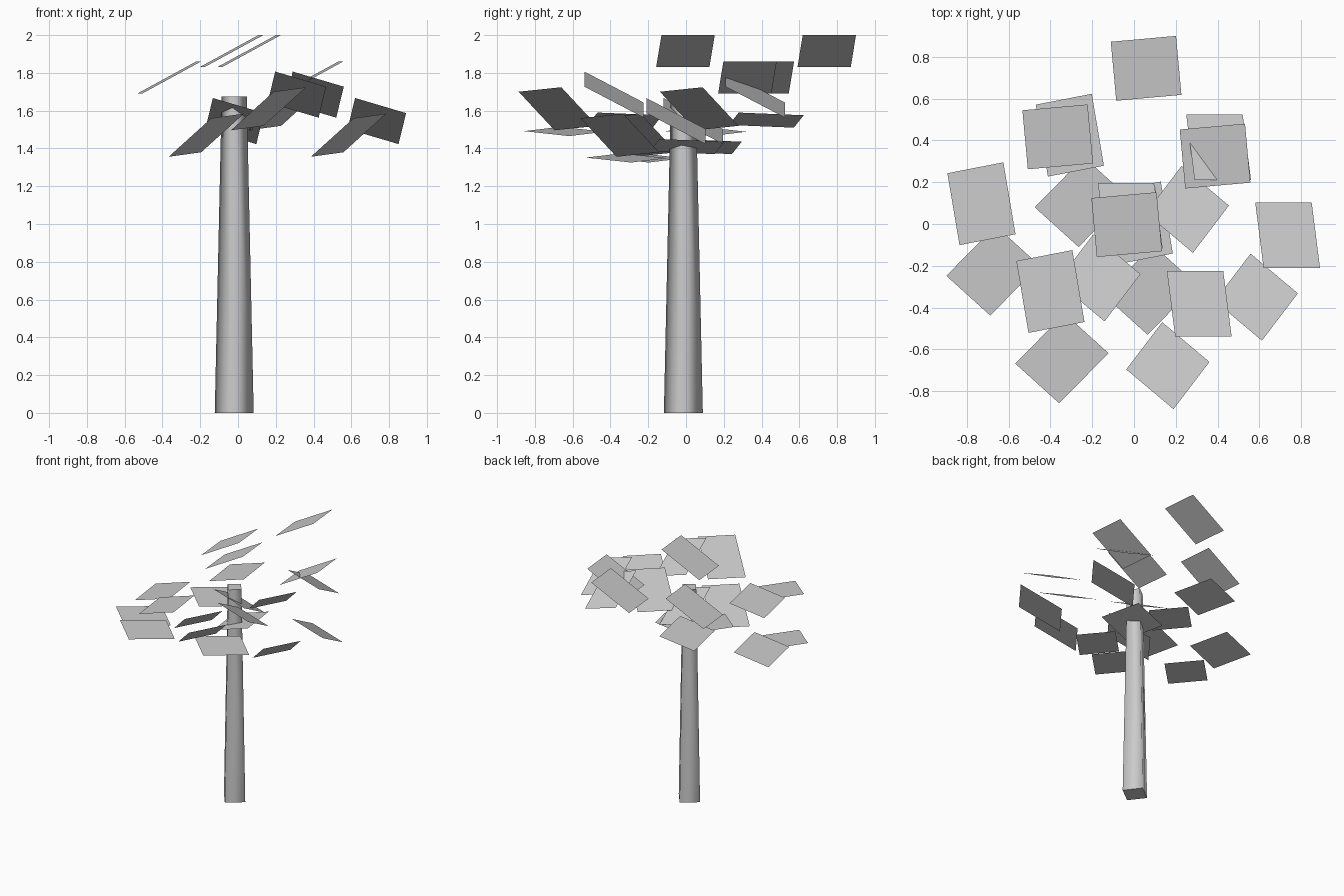
import bpy
import bmesh
from math import radians
from mathutils import Matrix, Vector

cube = bpy.data.objects.get("Cube")
if cube:
    bpy.data.objects.remove(cube, do_unlink=True)

# One plain grey for the whole tree
grey = bpy.data.materials.new("plain grey")
grey.use_nodes = True
colour = (0.6, 0.6, 0.6, 1)
grey.diffuse_color = colour
grey.node_tree.nodes["Principled BSDF"].inputs["Base Color"].default_value = colour


def add_object(name, bm):
    mesh = bpy.data.meshes.new(name)
    bm.to_mesh(mesh)
    bm.free()
    mesh.materials.append(grey)
    obj = bpy.data.objects.new(name, mesh)
    bpy.context.collection.objects.link(obj)
    return obj


# Tapered four-sided trunk, smooth around its sides with crisp ends
HEIGHT = 1.675
bm = bmesh.new()
bmesh.ops.create_cone(bm, cap_ends=True, segments=4, radius1=0.104, radius2=0.067,
                      depth=HEIGHT,
                      matrix=Matrix.Translation((-0.02, -0.014, HEIGHT / 2))
                      @ Matrix.Rotation(radians(-7.5), 4, "Z"))
for face in bm.faces:
    is_side = abs(face.normal.z) < 0.5
    face.smooth = is_side
    if not is_side:
        for edge in face.edges:
            edge.smooth = False
add_object("trunk", bm)

# Leaf cards: centre, half width (x, y), half length (x, y), slope along x and y
CARDS = {
    "high_leaf": ((0.058, 0.745, 1.915), (0.156, 0.014), (-0.013, 0.141), (0.54, 0.05)),
    "right_leaf": ((-0.307, 0.425, 1.55), (0.134, 0.026), (-0.029, 0.172), (0.245, 0)),
    "left_leaf": ((0.405, 0.367, 1.685), (0.135, 0), (-0.02, 0.157), (-0.296, -0.56)),
    "front_left_leaf": ((0.255, 0.07, 1.61), (0.113, -0.095), (0.086, 0.113), (0.605, -0.356)),
    "front_right_leaf": ((-0.252, 0.105, 1.49), (0.118, 0.12), (-0.105, 0.095), (-0.11, 0)),
}

# The same five cards repeat on a turned two by two grid, two clumps hanging lower
STEP_U = Vector((-0.423, -0.328, 0))
STEP_V = Vector((0.33, -0.42, 0))
DROP = Vector((0, 0, -0.14))


def tilted(half, slope):
    return Vector((half[0], half[1], half[0] * slope[0] + half[1] * slope[1]))


for i in range(2):
    for j in range(2):
        shift = STEP_U * i + STEP_V * j + DROP * (i ^ j)
        for name, (centre, half_w, half_l, slope) in CARDS.items():
            c = Vector(centre) + shift
            w, l = tilted(half_w, slope), tilted(half_l, slope)
            bm = bmesh.new()
            bm.faces.new([bm.verts.new(p) for p in (c - w - l, c + w - l, c + w + l, c - w + l)])
            add_object(f"{name}_{2 * i + j + 1}", bm)
